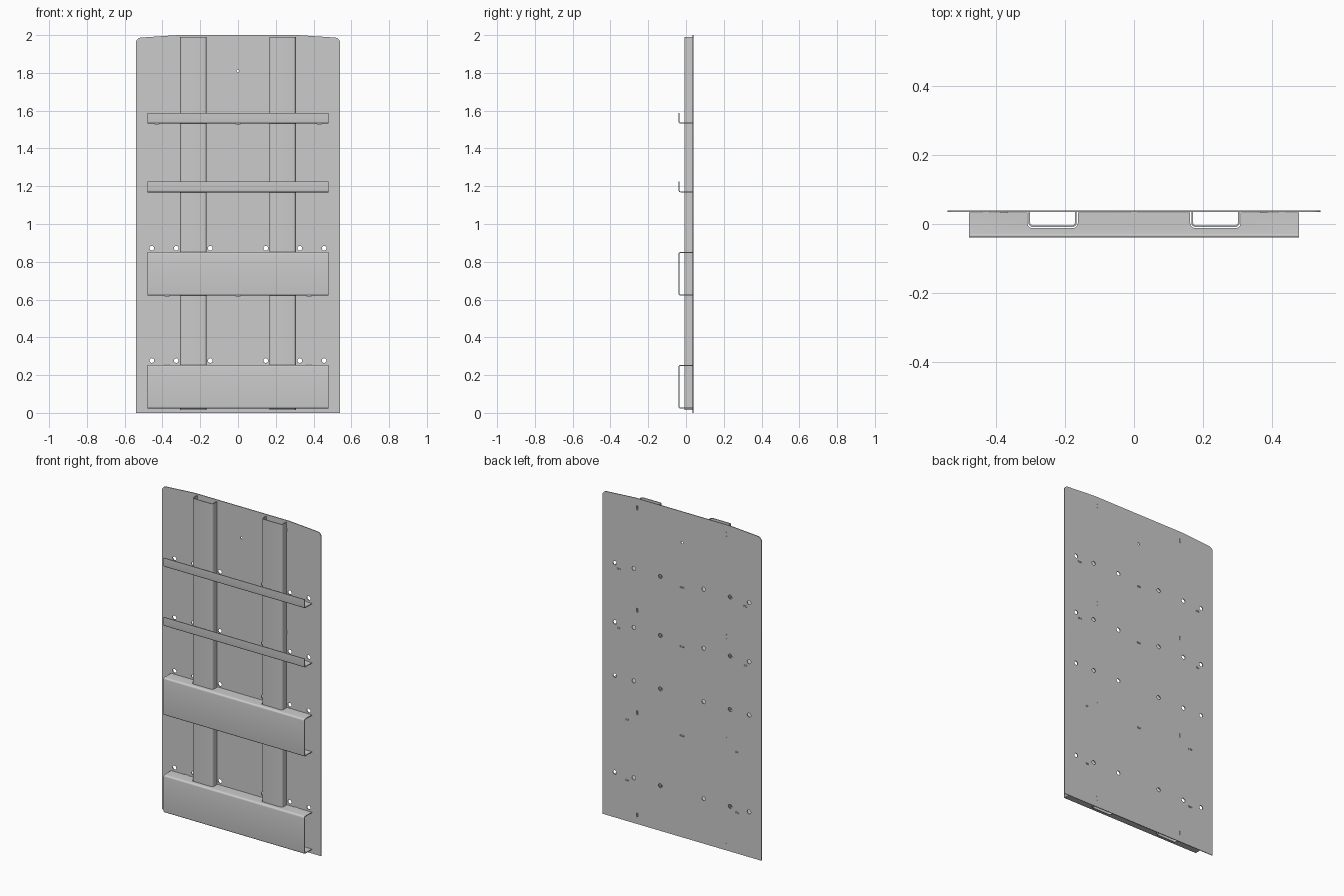
import bpy, bmesh, math
from mathutils import Vector

if "Cube" in bpy.data.objects:
    bpy.data.objects.remove(bpy.data.objects["Cube"])

T = 0.005            # sheet thickness
CX = 0.236           # upright centre offset
BACK = 0.0345        # front surface of the back panel


def fillet(pts, radii, n=5):
    """Round the corners of an open path (a zero radius keeps the corner)."""
    p = [Vector(q) for q in pts]
    out = []
    for i, q in enumerate(p):
        if i in (0, len(p) - 1) or radii[i] == 0:
            out.append(q)
            continue
        u, v = (p[i - 1] - q).normalized(), (p[i + 1] - q).normalized()
        turn = math.pi - u.angle(v)
        d, w = radii[i] * math.tan(turn / 2), math.cos(turn / 2)
        a, b = q + u * d, q + v * d
        for k in range(n + 1):
            t = k / n
            c = ((1 - t) ** 2, 2 * w * t * (1 - t), t * t)
            out.append((a * c[0] + q * c[1] + b * c[2]) / sum(c))
    return out


def ribbon(path, t):
    """Closed outline of a bent sheet of thickness t along a path."""
    left, right = [], []
    for i, q in enumerate(path):
        a = (q - path[max(i - 1, 0)]).normalized()
        b = (path[min(i + 1, len(path) - 1)] - q).normalized()
        d = (a + b).normalized()
        nrm = Vector((-d.y, d.x)) * (t / 2)
        left.append(q + nrm)
        right.append(q - nrm)
    return left + right[::-1]


def add_object(name, mesh):
    ob = bpy.data.objects.new(name, mesh)
    bpy.context.collection.objects.link(ob)
    return ob


def prism(name, outline, lo, hi, place):
    """Extrude a 2D outline from lo to hi; place maps (u, v, w) to xyz."""
    bm = bmesh.new()
    a = [bm.verts.new(place(p[0], p[1], lo)) for p in outline]
    b = [bm.verts.new(place(p[0], p[1], hi)) for p in outline]
    n = len(a)
    bm.faces.new(a)
    bm.faces.new(b[::-1])
    for i in range(n):
        bm.faces.new((a[i], a[(i + 1) % n], b[(i + 1) % n], b[i]))
    bmesh.ops.recalc_face_normals(bm, faces=bm.faces[:])
    me = bpy.data.meshes.new(name)
    bm.to_mesh(me)
    bm.free()
    return add_object(name, me)


def bake(ob):
    """Replace modifiers or curve data with the resulting mesh."""
    dg = bpy.context.evaluated_depsgraph_get()
    me = bpy.data.meshes.new_from_object(ob.evaluated_get(dg))
    name = ob.name
    bpy.data.objects.remove(ob)
    return add_object(name, me)


def smooth(ob):
    bpy.ops.object.select_all(action='DESELECT')
    ob.select_set(True)
    bpy.context.view_layer.objects.active = ob
    bpy.ops.object.shade_smooth_by_angle()


def along_x(u, v, w):
    return (w, u, v)


def along_z(u, v, w):
    return (u, v, w)


def rect(x, z, w, h):
    return [(x - w / 2, z - h / 2), (x + w / 2, z - h / 2),
            (x + w / 2, z + h / 2), (x - w / 2, z + h / 2)]


def circle(x, z, r, n=20):
    return [(x + r * math.cos(2 * math.pi * k / n),
             z + r * math.sin(2 * math.pi * k / n)) for k in range(n)]


# Tab positions: (x, z, width, height)
tabs = [(s * (CX + 0.0675), z, T, 0.022)
        for s in (-1, 1) for z in (0.055, 0.684, 1.313, 1.942)]
tabs += [(x, z, 0.022, T) for z in (1.5345, 1.1705) for x in (-0.43, 0, 0.43)]
tabs += [(x, 0.6235, 0.022, T) for x in (-0.376, 0, 0.376)]
tabs += [(x, 0.2515, 0.022, T) for x in (-0.376, 0.376)]

# Back panel: outline plus bolt holes and tab slots
outline = fillet([(0, 0), (0.541, 0), (0.541, 1.985), (0.32, 2), (-0.32, 2),
                  (-0.541, 1.985), (-0.541, 0), (0, 0)],
                 [0, 0, 0.028, 0, 0, 0.028, 0, 0], 6)[:-1]
loops = [outline, circle(0, 1.81, 0.007)]
loops += [circle(s * x, z, 0.0125) for z in (0.277, 0.872, 1.2, 1.563)
          for x in (0.147, 0.327, 0.456) for s in (-1, 1)]
loops += [rect(x, z, w + 0.003, h + 0.003) for x, z, w, h in tabs]
cu = bpy.data.curves.new("back_panel", 'CURVE')
cu.dimensions = '2D'
cu.fill_mode = 'BOTH'
cu.extrude = T / 2
for pts in loops:
    sp = cu.splines.new('POLY')
    sp.points.add(len(pts) - 1)
    for p, q in zip(sp.points, pts):
        p.co = (q[0], q[1], 0, 1)
    sp.use_cyclic_u = True
panel = bake(add_object("back_panel", cu))
panel.rotation_euler = (math.pi / 2, 0, 0)
panel.location.y = BACK + T / 2

# Tabs filling the slots
for x, z, w, h in tabs:
    prism("locating_tab", rect(x, z, w, h), BACK - 0.002, BACK + T,
          lambda u, v, d: (u, d, v))

# Uprights: hollow U channels open towards the panel
def u_path(cx, half, front, back, r):
    return fillet([(cx - half, back), (cx - half, front),
                   (cx + half, front), (cx + half, back)], [0, r, r, 0])

for s in (-1, 1):
    smooth(prism("upright", ribbon(u_path(s * CX, 0.0675, -0.0065, BACK, 0.011), T),
                 0.015, 1.99, along_z))

# Cutters for the notches where shelves pass the uprights
cutters = [prism("notch_cutter", u_path(s * CX, 0.073, -0.012, 0.06, 0.014),
                 -0.1, 2.1, along_z) for s in (-1, 1)]
for c in cutters:
    c.hide_render = True

# Shelves: shallow trays with a front lip, and deep C-shaped boxes
F = -0.037           # centreline of the front plate
B = BACK - 0.001     # rear edge of the shelves


def shelf(name, pts, r):
    path = fillet(pts, [0] + [r] * (len(pts) - 2) + [0])
    ob = prism(name, ribbon(path, T), -0.478, 0.478, along_x)
    for c in cutters:
        m = ob.modifiers.new("notch", 'BOOLEAN')
        m.operation = 'DIFFERENCE'
        m.solver = 'EXACT'
        m.object = c
    smooth(bake(ob))


for z in (1.532, 1.168):
    shelf("tray", [(B, z + T / 2), (F, z + T / 2), (F, z + 0.056)], 0.008)
for z0, z1 in ((0.621, 0.852), (0.023, 0.254)):
    shelf("deep_shelf", [(B, z0 + T / 2), (F, z0 + T / 2),
                         (F, z1 - T / 2), (B, z1 - T / 2)], 0.008)

for c in cutters:
    bpy.data.objects.remove(c)
